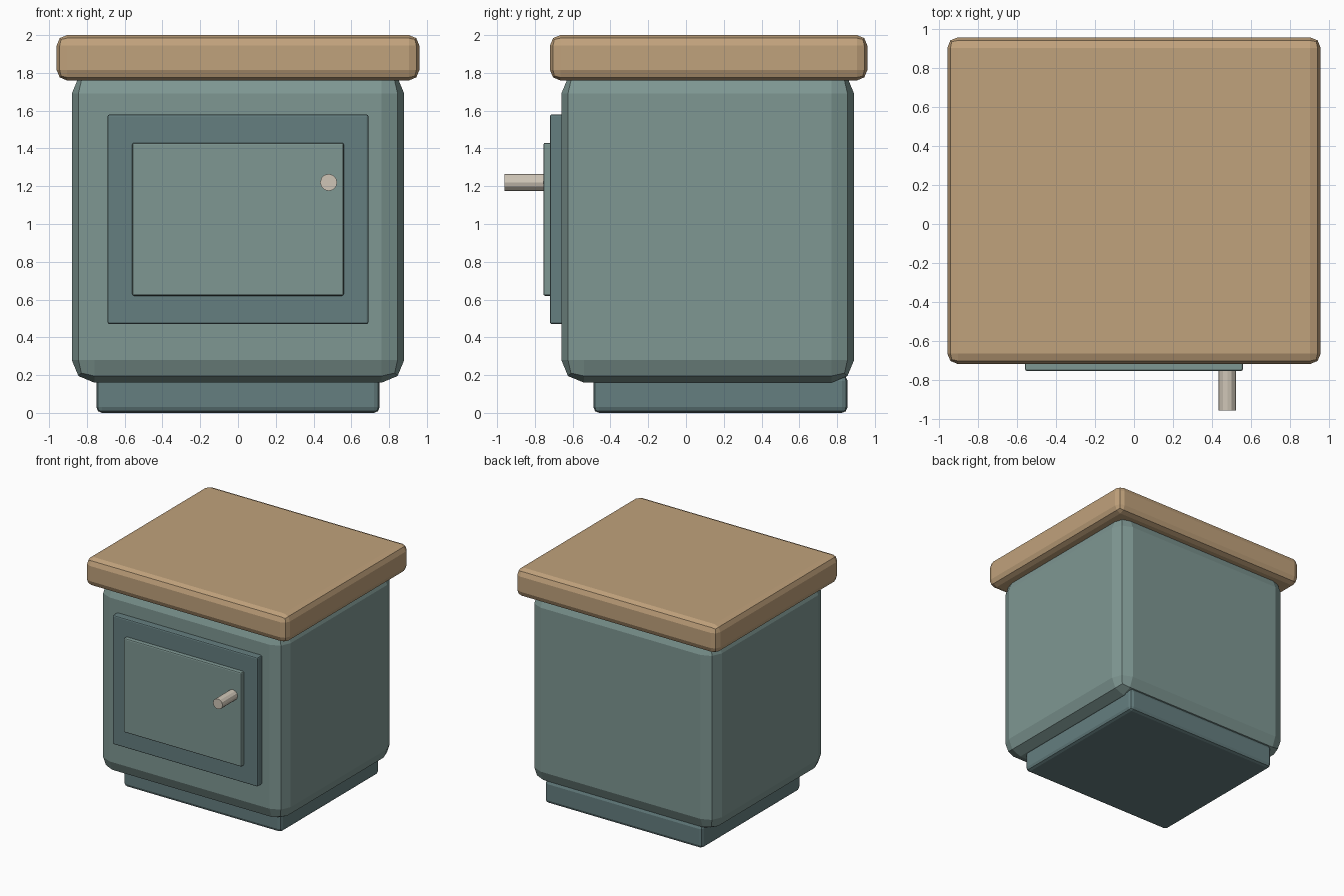
import bpy, bmesh, math
from mathutils import Matrix

if "Cube" in bpy.data.objects:
    bpy.data.objects.remove(bpy.data.objects["Cube"])


def material(name, rgb):
    m = bpy.data.materials.new(name)
    m.diffuse_color = (*rgb, 1)
    m.use_nodes = True
    m.node_tree.nodes["Principled BSDF"].inputs["Base Color"].default_value = m.diffuse_color
    return m


wood = material("wood", (0.53, 0.36, 0.20))
paint = material("paint", (0.21, 0.31, 0.29))
dark_paint = material("dark_paint", (0.13, 0.21, 0.215))
ivory = material("ivory", (0.62, 0.56, 0.47))


def finish(bm, name, mat):
    me = bpy.data.meshes.new(name)
    bm.to_mesh(me)
    bm.free()
    me.materials.append(mat)
    ob = bpy.data.objects.new(name, me)
    bpy.context.collection.objects.link(ob)
    return ob


def box(name, x, y, z, bevel, segments, mat):
    """Bevelled box from (min, max) ranges."""
    ranges = (x, y, z)
    size = [b - a for a, b in ranges]
    centre = [(a + b) / 2 for a, b in ranges]
    bm = bmesh.new()
    bmesh.ops.create_cube(bm, size=1, matrix=Matrix.Translation(centre) @ Matrix.Diagonal((*size, 1)))
    ob = finish(bm, name, mat)
    mod = ob.modifiers.new("rounded_edges", 'BEVEL')
    mod.width = bevel
    mod.segments = segments
    return ob


# Cabinet: plinth, body and overhanging worktop
box("plinth", (-0.75, 0.75), (-0.49, 0.855), (0, 0.20), 0.03, 2, dark_paint)
box("body", (-0.88, 0.88), (-0.66, 0.89), (0.16, 1.81), 0.12, 2, paint)
box("worktop", (-0.96, 0.96), (-0.72, 0.96), (1.76, 2.0), 0.055, 2, wood)

# Door: dark frame with a raised panel
box("door_frame", (-0.69, 0.69), (-0.72, -0.64), (0.47, 1.58), 0.01, 2, dark_paint)
box("door_panel", (-0.56, 0.56), (-0.755, -0.70), (0.62, 1.43), 0.01, 2, paint)

# Knob: a short peg sticking out of the door
bm = bmesh.new()
bmesh.ops.create_cone(bm, cap_ends=True, segments=12, radius1=0.045, radius2=0.045, depth=0.22,
                      matrix=Matrix.Translation((0.48, -0.85, 1.22)) @ Matrix.Rotation(math.pi / 2, 4, 'X'))
finish(bm, "door_knob", ivory)
